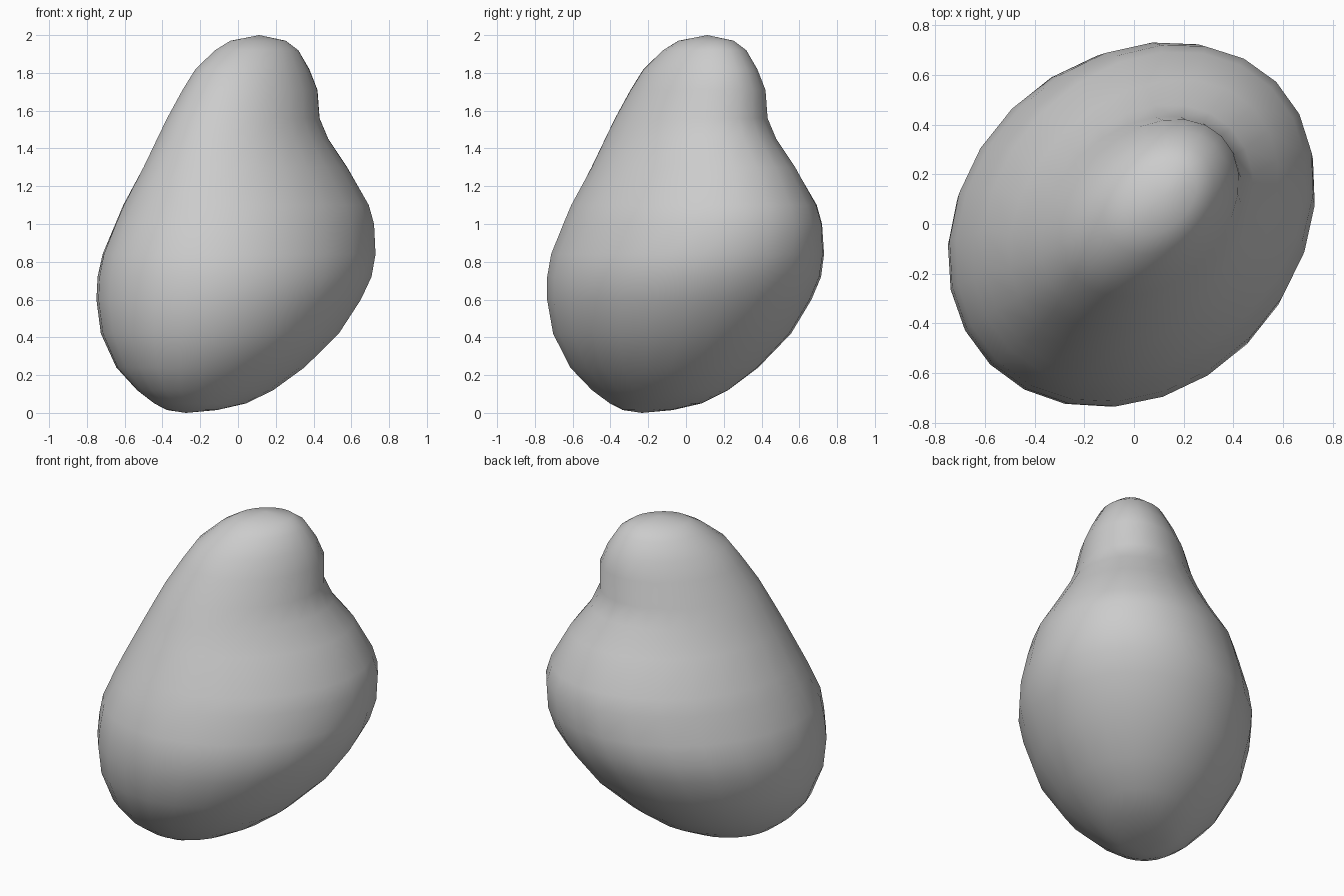
import bpy, bmesh
from math import sin, cos, pi, sqrt

if "Cube" in bpy.data.objects:
    bpy.data.objects.remove(bpy.data.objects["Cube"])

SIDES = 24

# Horizontal sections: height, back and front reach along the lean (x = y) diagonal, half width across it
SECTIONS = [
    (0.015, -0.44, -0.19, 0.14),
    (0.05, -0.52, 0.01, 0.22),
    (0.12, -0.62, 0.18, 0.32),
    (0.24, -0.72, 0.35, 0.46),
    (0.42, -0.79, 0.55, 0.59),
    (0.60, -0.81, 0.69, 0.65),
    (0.72, -0.80, 0.76, 0.67),
    (0.84, -0.78, 0.80, 0.655),
    (1.00, -0.71, 0.81, 0.61),
    (1.10, -0.66, 0.78, 0.58),
    (1.30, -0.56, 0.67, 0.46),
    (1.45, -0.48, 0.55, 0.39),
    (1.56, -0.42, 0.50, 0.345),
    (1.71, -0.32, 0.50, 0.30),
    (1.82, -0.24, 0.455, 0.25),
    (1.92, -0.11, 0.39, 0.19),
    (1.97, -0.02, 0.32, 0.12),
]
BOTTOM, TOP = (-0.36, 0.0), (0.16, 2.0)


def point(u, v, z):
    """Turn diagonal coordinates into x, y, z; the foot drifts slightly sideways."""
    v += 0.03 * max(0, 1 - z / 0.9)
    return ((u - v) / sqrt(2), (u + v) / sqrt(2), z)


# Leaning pear-shaped body with a rounded head, lofted through the sections
bm = bmesh.new()
rings = []
for z, u0, u1, b in SECTIONS:
    c, a = (u0 + u1) / 2, (u1 - u0) / 2
    rings.append([bm.verts.new(point(c + a * cos(2 * pi * i / SIDES),
                                     b * sin(2 * pi * i / SIDES), z))
                  for i in range(SIDES)])
low = bm.verts.new(point(BOTTOM[0], 0, BOTTOM[1]))
high = bm.verts.new(point(TOP[0], 0, TOP[1]))

for i in range(SIDES):
    j = (i + 1) % SIDES
    bm.faces.new((low, rings[0][j], rings[0][i]))
    bm.faces.new((high, rings[-1][i], rings[-1][j]))
    for r, s in zip(rings, rings[1:]):
        bm.faces.new((r[i], r[j], s[j], s[i]))

bmesh.ops.recalc_face_normals(bm, faces=bm.faces)
for f in bm.faces:
    f.smooth = True

mesh = bpy.data.meshes.new("body")
bm.to_mesh(mesh)
bm.free()
body = bpy.data.objects.new("body", mesh)
bpy.context.collection.objects.link(body)
